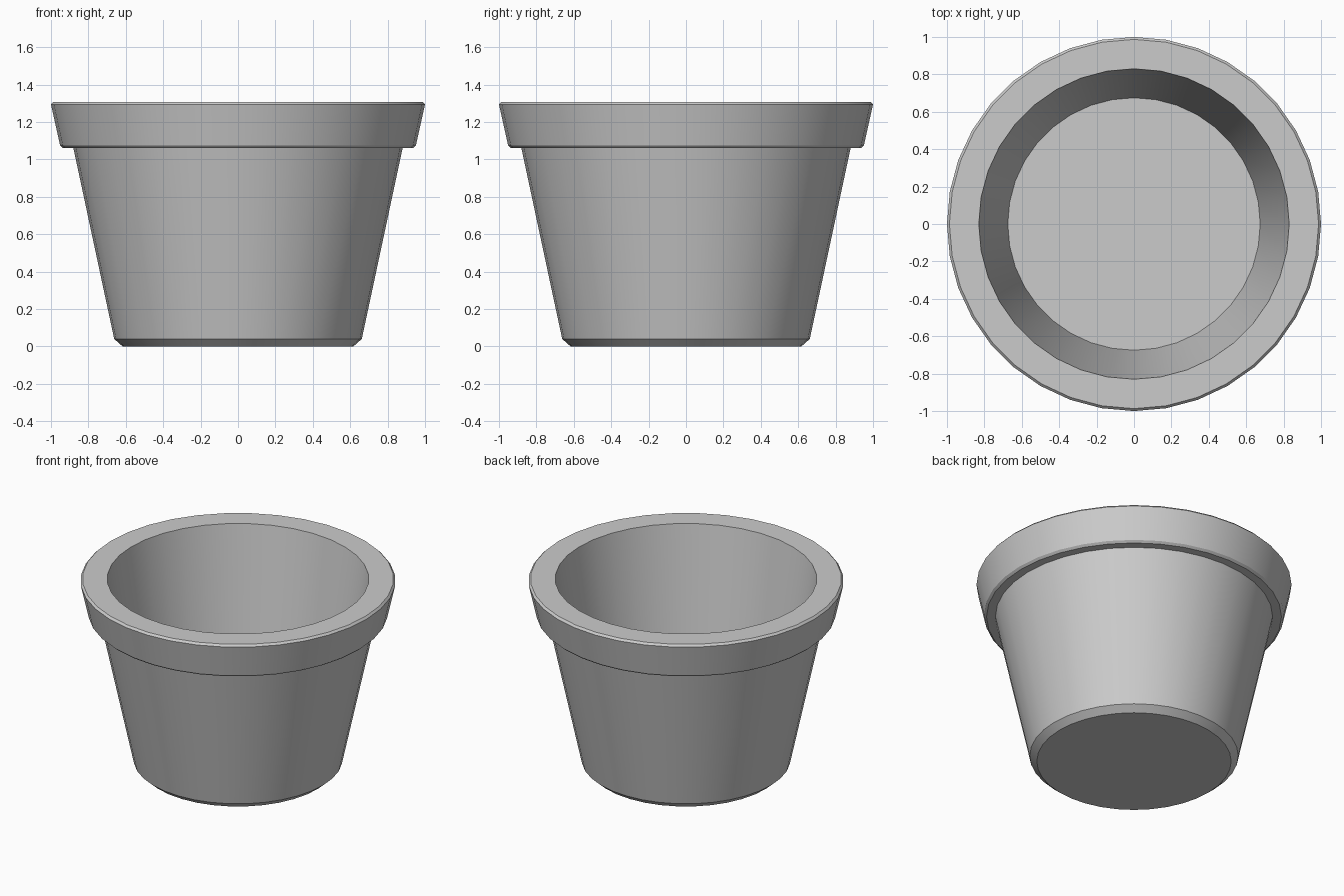
import bpy, bmesh, math

if "Cube" in bpy.data.objects:
    bpy.data.objects.remove(bpy.data.objects["Cube"])

SIDES = 36


def lathe(name, profile):
    """Revolve an (r, z) profile; both ends are closed with flat caps."""
    bm = bmesh.new()
    rings = []
    for r, z in profile:
        rings.append([bm.verts.new((r * math.cos(2 * math.pi * i / SIDES),
                                    r * math.sin(2 * math.pi * i / SIDES), z))
                      for i in range(SIDES)])
    for a, b in zip(rings, rings[1:]):
        for i in range(SIDES):
            j = (i + 1) % SIDES
            bm.faces.new((a[i], a[j], b[j], b[i]))
    bm.faces.new(rings[0][::-1])
    bm.faces.new(rings[-1])
    bmesh.ops.recalc_face_normals(bm, faces=bm.faces)
    mesh = bpy.data.meshes.new(name)
    bm.to_mesh(mesh)
    bm.free()
    obj = bpy.data.objects.new(name, mesh)
    bpy.context.collection.objects.link(obj)
    bpy.ops.object.select_all(action='DESELECT')
    obj.select_set(True)
    bpy.context.view_layer.objects.active = obj
    bpy.ops.object.shade_smooth_by_angle(angle=math.radians(20))
    return obj


# Flower pot: bevelled base, tapered wall, stepped rim, inner wall and floor
lathe("flower_pot", [
    (0.617, 0.0), (0.662, 0.04),
    (0.88, 1.06), (0.936, 1.06),
    (0.951, 1.074), (1.0, 1.294),
    (0.987, 1.308), (0.83, 1.308),
    (0.675, 0.3),
])
